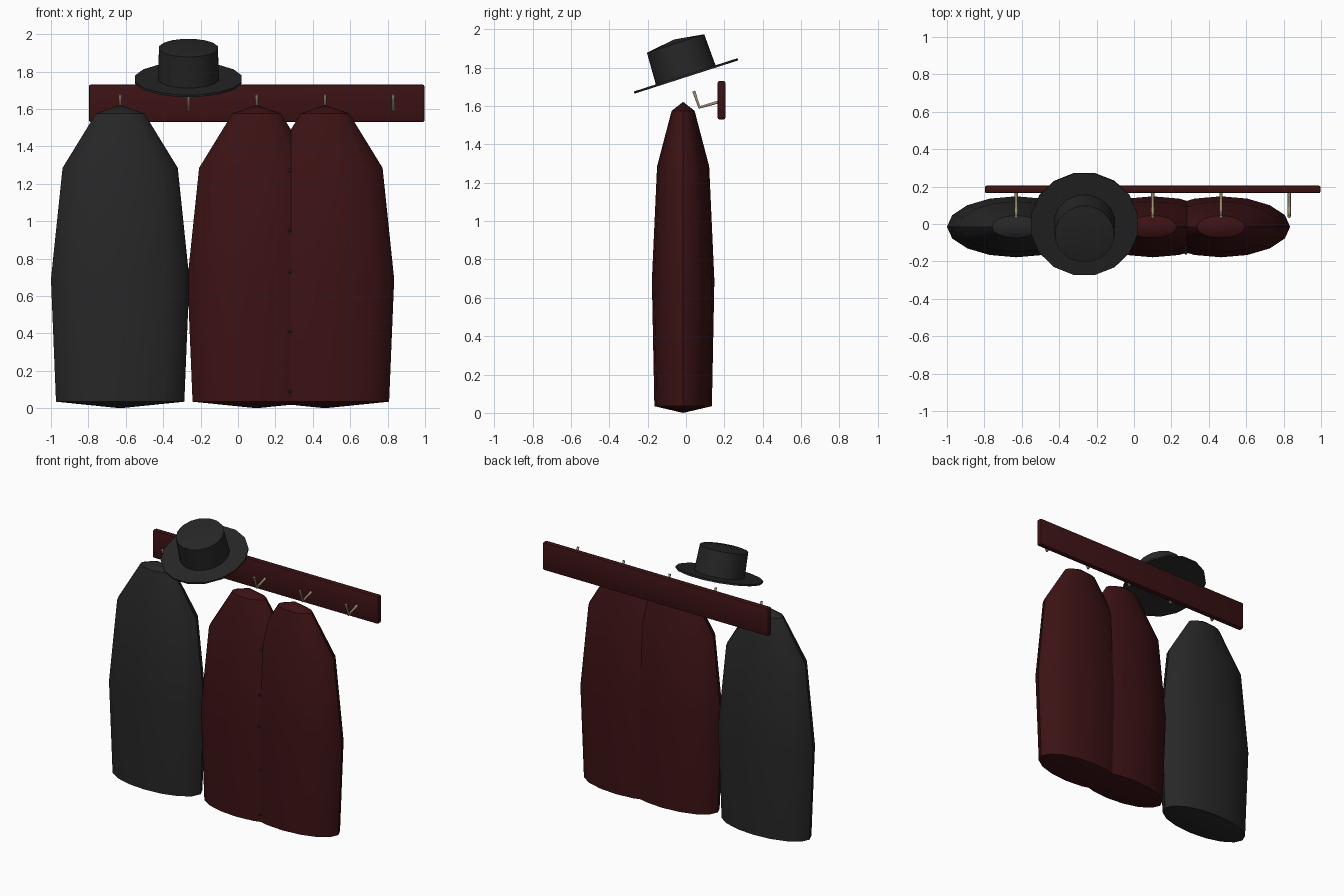
import bpy, bmesh, math
from mathutils import Matrix, Vector

if "Cube" in bpy.data.objects:
    bpy.data.objects.remove(bpy.data.objects["Cube"])


def material(name, rgb):
    m = bpy.data.materials.new(name)
    m.diffuse_color = (*rgb, 1)
    m.use_nodes = True
    m.node_tree.nodes["Principled BSDF"].inputs["Base Color"].default_value = m.diffuse_color
    return m


RED = material("dark red", (0.045, 0.006, 0.007))
GREY = material("charcoal", (0.020, 0.020, 0.020))
BRASS = material("dull brass", (0.36, 0.29, 0.18))
BUTTON = material("dark green", (0.015, 0.025, 0.022))


def finish(bm, name, mat, matrix=Matrix(), angle=35):
    bmesh.ops.recalc_face_normals(bm, faces=bm.faces)
    me = bpy.data.meshes.new(name)
    bm.to_mesh(me)
    bm.free()
    ob = bpy.data.objects.new(name, me)
    bpy.context.collection.objects.link(ob)
    me.materials.append(mat)
    ob.matrix_world = matrix
    bpy.ops.object.select_all(action='DESELECT')
    ob.select_set(True)
    bpy.context.view_layer.objects.active = ob
    bpy.ops.object.shade_smooth_by_angle(angle=math.radians(angle))
    return ob


def loft(name, mat, rings, bottom, top, matrix=Matrix(), sides=16, turn=0.0):
    """Elliptical rings (z, rx, ry) closed by a pole at each end."""
    bm = bmesh.new()
    loops = []
    for z, rx, ry in rings:
        loops.append([bm.verts.new((rx * math.cos(a), ry * math.sin(a), z))
                      for a in (2 * math.pi * (i + turn) / sides for i in range(sides))])
    low, high = bm.verts.new((0, 0, bottom)), bm.verts.new((0, 0, top))
    for i in range(sides):
        j = (i + 1) % sides
        for a, b in zip(loops, loops[1:]):
            bm.faces.new((a[i], a[j], b[j], b[i]))
        bm.faces.new((low, loops[0][j], loops[0][i]))
        bm.faces.new((high, loops[-1][i], loops[-1][j]))
    return finish(bm, name, mat, matrix)


# Wall board
bm = bmesh.new()
bmesh.ops.create_cube(bm, size=1)
bmesh.ops.scale(bm, vec=(1.795, 0.041, 0.2), verts=bm.verts)
bmesh.ops.bevel(bm, geom=bm.edges[:], offset=0.01, segments=2, profile=0.5, affect='EDGES')
finish(bm, "wall_board", RED, Matrix.Translation((0.1, 0.185, 1.63)))

# Bent hooks
HOOKS = [-0.63 + 0.365 * i for i in range(5)]
for n, x in enumerate(HOOKS):
    cu = bpy.data.curves.new(f"hook_{n + 1}", 'CURVE')
    cu.dimensions = '3D'
    cu.bevel_depth = 0.009
    cu.bevel_resolution = 1
    cu.use_fill_caps = True
    sp = cu.splines.new('POLY')
    sp.points.add(2)
    for p, (y, z) in zip(sp.points, [(0.172, 1.622), (0.07, 1.593), (0.04, 1.678)]):
        p.co = (x, y, z, 1)
    cu.materials.append(BRASS)
    bpy.context.collection.objects.link(bpy.data.objects.new(cu.name, cu))

# Hanging coats
COAT = [(0.035, 0.343, 0.150), (0.69, 0.37, 0.163), (1.285, 0.308, 0.136), (1.575, 0.13, 0.06)]
for name, x, mat in (("grey_coat", HOOKS[0], GREY),
                     ("red_coat_left", HOOKS[2], RED),
                     ("red_coat_right", HOOKS[3], RED)):
    loft(name, mat, COAT, 0.0, 1.622, Matrix.Translation((x, -0.015, 0)))

# Tiny buttons along the crease between the red coats
for n, (z, y) in enumerate([(1.27, -0.127), (0.95, -0.148), (0.73, -0.155),
                            (0.41, -0.151), (0.09, -0.143)]):
    bm = bmesh.new()
    bmesh.ops.create_uvsphere(bm, u_segments=8, v_segments=6, radius=0.009)
    finish(bm, f"button_{n + 1}", BUTTON, Matrix.Translation((0.277, y, z)))

# Hat, tilted towards the front
tilt = Matrix.Translation((HOOKS[1], 0, 1.757)) @ Matrix.Rotation(math.radians(17.8), 4, 'X')
loft("hat_brim", GREY, [(-0.006, 0.29, 0.29), (0.006, 0.29, 0.29)], -0.006, 0.006, tilt, 16, 0.5)
loft("hat_crown", GREY, [(0.0, 0.167, 0.167), (0.178, 0.16, 0.16)], 0.0, 0.2, tilt, 16, 0.5)
